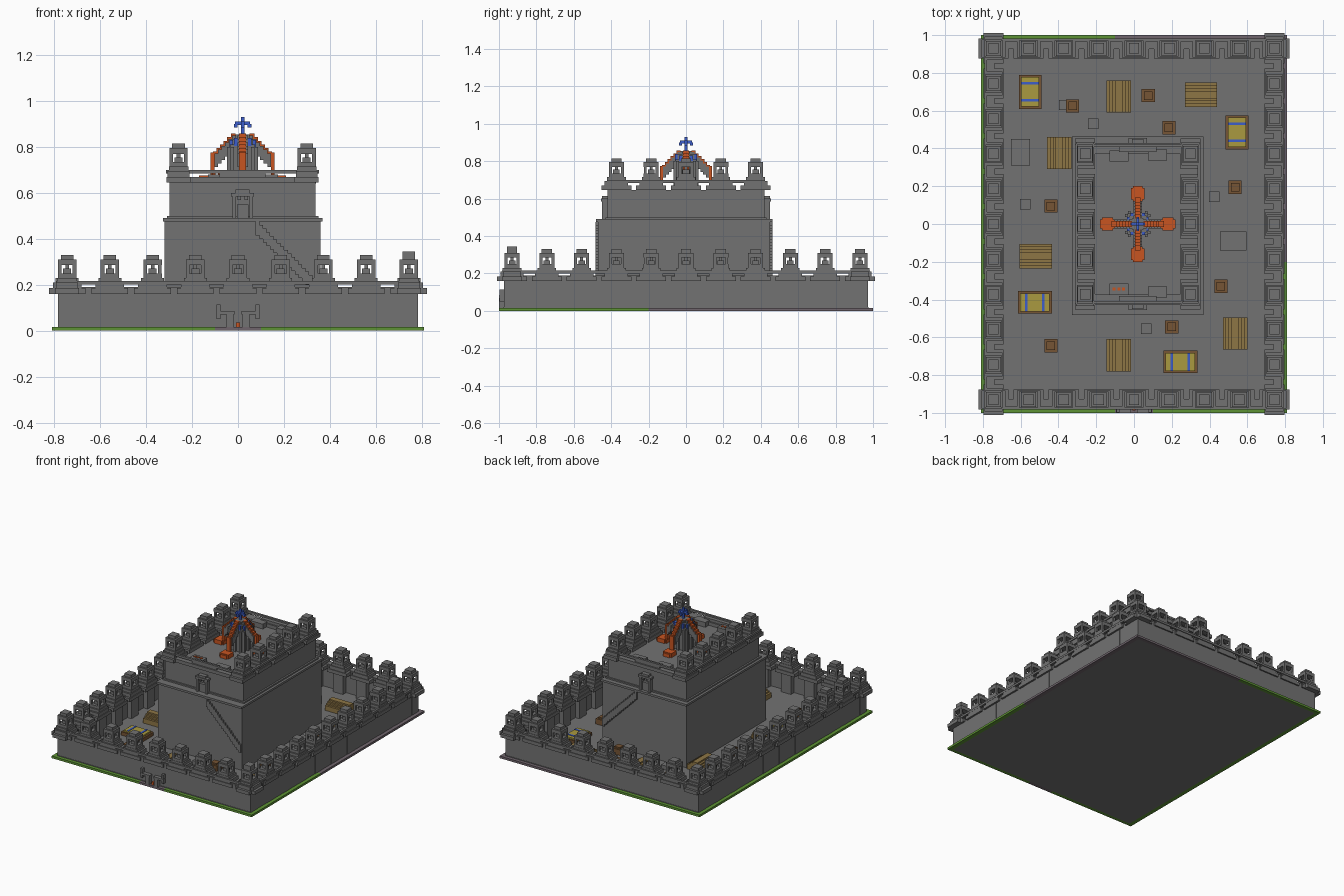
import bpy, bmesh
from mathutils import Matrix, Vector

if "Cube" in bpy.data.objects:
    bpy.data.objects.remove(bpy.data.objects["Cube"], do_unlink=True)


def material(name, *rgb):
    mat = bpy.data.materials.new(name)
    mat.use_nodes = True
    color = (*rgb, 1)
    mat.diffuse_color = color
    node = next(n for n in mat.node_tree.nodes if n.type == "BSDF_PRINCIPLED")
    node.inputs["Base Color"].default_value = color
    return mat


stone = material("stone_grey", .17, .17, .17)
grass = material("grass_green", .11, .29, .035)
dirt = material("path_mauve", .16, .13, .15)
lava = material("lava_orange", .58, .09, .015)
water = material("water_blue", .045, .11, .6)
planks = material("plank_tan", .27, .18, .06)
wheat = material("wheat_yellow", .4, .32, .05)
wood = material("wood_brown", .18, .09, .035)

V = .0155      # block size
PITCH = .186   # distance between turrets
KX, KY = .02, -.01  # middle of the keep


class Part:
    """Collects boxes that together form one object."""

    def __init__(self, name, mat):
        self.name, self.mat, self.bm = name, mat, bmesh.new()

    def span(self, x0, x1, y0, y1, z0, z1):
        mid = Vector((x0 + x1, y0 + y1, z0 + z1)) / 2
        size = Matrix.Diagonal((x1 - x0, y1 - y0, z1 - z0, 1))
        bmesh.ops.create_cube(self.bm, size=1, matrix=Matrix.Translation(mid) @ size)

    def block(self, x, y, w, d, z0, z1):
        self.span(x - w / 2, x + w / 2, y - d / 2, y + d / 2, z0, z1)

    def finish(self):
        mesh = bpy.data.meshes.new(self.name)
        self.bm.to_mesh(mesh)
        self.bm.free()
        mesh.materials.append(self.mat)
        obj = bpy.data.objects.new(self.name, mesh)
        bpy.context.collection.objects.link(obj)


def turret(part, x, y, foot, z, extra=0):
    """Pillar with an open lookout on top; z is the parapet level."""
    part.block(x, y, .08, .08, foot, z + .055)
    for sx in (-1, 1):
        for sy in (-1, 1):
            part.block(x + sx * .032, y + sy * .032, V, V, z + .055, z + .1)
    part.block(x, y, .035, .035, z + .055, z + .075)
    part.block(x, y, V, V, z + .075, z + .1)
    part.block(x, y, .08, .08, z + .09, z + .115)
    part.block(x, y, .055, .055, z + .115, z + .135 + extra)


def corbel(part, x, y, along_x, z):
    """Stepped bracket widening the foot of a turret along its wall."""
    for length, depth, low, high in ((.16, .105, -.035, -.01), (.125, .095, -.01, V),
                                     (.1, .085, V, .035)):
        w, d = (length, depth) if along_x else (depth, length)
        part.block(x, y, w, d, z + low, z + high)


def rails(part, x, y, hx, hy, z):
    """Four thin parapet rails around a rectangle."""
    for s in (-1, 1):
        part.block(x, y + s * hy, 2 * hx + V, V, z, z + V)
        part.block(x + s * hx, y, V, 2 * hy + V, z, z + V)


# Ground: slab, grass edge and bare path edge
ground = Part("courtyard_floor", stone)
ground.block(0, 0, 1.56, 1.95, 0, .02)
ground.finish()
edge = Part("grass_edge", grass)
edge.span(-.81, -.78, -1, 1, 0, V)
edge.span(-.78, -.1, -1, -.975, 0, V)
edge.span(.1, .81, -1, -.975, 0, V)
edge.span(-.78, -.1, .975, 1, 0, V)
edge.span(.78, .81, -.975, -.2, 0, V)
edge.finish()
path = Part("path_edge", dirt)
path.span(-.1, .1, -1, -.975, 0, V)
path.span(-.1, .81, .975, 1, 0, V)
path.span(.78, .81, -.2, .975, 0, V)
path.finish()

# Outer wall with turrets on every side
wall = Part("outer_wall", stone)
for s in (-1, 1):
    wall.block(0, s * .95, 1.565, .045, .01, .19)
    wall.block(s * .76, 0, .045, 1.94, .01, .19)
rails(wall, 0, 0, .785, .975, .2)
wall.finish()
turrets = Part("outer_turrets", stone)
for i in range(-4, 5):
    for j in range(-5, 6):
        on_x, on_y = abs(i) == 4, abs(j) == 5
        if not (on_x or on_y):
            continue
        x, y = i * PITCH, j * PITCH
        turret(turrets, x, y, .01, .195, V if (i, j) == (4, -5) else 0)
        if on_y:
            corbel(turrets, x, y, True, .195)
        if on_x:
            corbel(turrets, x, y, False, .195)
turrets.finish()

# Gate posts in front of the outer wall
gate = Part("gate_posts", stone)
for s in (-1, 1):
    gate.block(s * .035, -.985, .03, .03, .01, .075)
    gate.block(s * .055, -.985, .08, .03, .07, .085)
    gate.block(s * .085, -.985, V, .025, .05, .115)
gate.finish()
ember = Part("gate_ember", lava)
ember.block(0, -.98, V, V, V, .035)
ember.finish()

# Keep: two tiers with ledges
keep = Part("keep_tiers", stone)
keep.block(KX, KY, .68, .92, .01, .475)
keep.block(KX, KY, .695, .945, .475, .49)
keep.block(KX, KY + .01, .635, .84, .49, .645)
keep.block(KX, KY + .01, .66, .86, .49, .5)
keep.finish()
stairs = Part("keep_stairs", stone)
doors = Part("keep_doorways", stone)
for s in (-1, 1):
    face = KY + s * .465
    for i in range(18):
        stairs.block(.085 + i * V, face, V, V, .415 - i * V, .475 - i * V)
    # Arched doorway with a hood
    front = s * .43
    for side in (-1, 1):
        doors.block(KX + side * .037, front, V, .04, .49, .585)
        doors.block(KX + side * .015, front, V, .03, .57, .585)
    doors.block(KX, front, .1, .05, .585, .6)
    doors.block(KX, front, .06, .04, .6, .615)
    doors.block(KX, front, .05, .02, .49, .55)
stairs.finish()
doors.finish()

# Keep parapet and turrets
crown = Part("keep_turrets", stone)
for s in (-1, 1):
    for j in range(-2, 3):
        x, y = KX + s * 1.5 * PITCH, j * PITCH
        turret(crown, x, y, .64, .68)
        corbel(crown, x, y, False, .68)
    crown.block(KX, s * .4, .47, .06, .645, .67)
    crown.block(KX, s * .4, .2, .04, .67, .69)
rails(crown, KX, 0, .325, .415, .685)
for x, y in ((-.08, .36), (.125, .365), (.125, -.36), (-.08, -.345)):
    crown.block(x, y, .1, .06, .64, .68)
crown.finish()
embers = Part("furnace_embers", lava)
for i in (-1, 0, 1):
    embers.block(-.08 + i * .025, -.345, V, V, .68, .685)
embers.finish()

# Shrine on the roof: ribbed core and stepped top
core = Part("shrine_core", stone)
core.block(KX, 0, .11, .11, .64, .81)
for s in (-1, 1):
    for k in (-1, 0, 1):
        core.block(KX + k * .045, s * .06, V, V, .64, .8)
        core.block(KX + s * .06, k * .045, V, V, .64, .8)
core.block(KX, 0, .09, .09, .81, .835)
core.block(KX, 0, .06, .06, .835, .855)

# Four flying buttresses with lava running down to pools
flow = Part("lava_streams", lava)
for dx, dy in ((1, 0), (-1, 0), (0, 1), (0, -1)):
    def rib(part, r0, r1, width, z0, z1):
        r = (r0 + r1) / 2
        part.block(KX + dx * r, dy * r,
                   (r1 - r0) if dx else width, (r1 - r0) if dy else width, z0, z1)

    for i in range(6):
        r, top = .03 + i * V, .85 - i * V
        rib(core, r, r + V, .045, top - .06, top)
        rib(flow, r, r + V, .03, top, top + .008)
        rib(flow, r + V, r + V + .006, .03, top - V, top + .008)
    rib(flow, .123, .14, .03, .65, .775)
    rib(flow, .12, .2, .05, .64, .67)
    rib(flow, .13, .19, .07, .64, .675)
core.finish()
flow.finish()

# Blue finial and blue corner lights
finial = Part("blue_finial", water)
finial.block(KX, 0, V, V, .85, .93)
finial.block(KX, 0, .065, V, .895, .91)
finial.block(KX, 0, V, .065, .895, .91)
for s in (-1, 1):
    finial.block(KX + s * .03, 0, V, V, .885, .9)
    finial.block(KX, s * .03, V, V, .885, .9)
    for t in (-1, 1):
        finial.block(KX + s * .05, t * .03, V, V, .8, .83)
        finial.block(KX + s * .03, t * .05, V, V, .805, .838)
finial.finish()

# Plank sheds with stepped roofs in the courtyard
sheds = Part("plank_sheds", planks)
for x, y, long_x in ((-.08, .675, False), (.355, .685, True), (-.395, .375, False),
                     (-.52, -.17, True), (-.08, -.695, False), (.535, -.58, False)):
    w, d = (.17, .13) if long_x else (.13, .17)
    sheds.block(x, y, w, d, .02, .055)
    for i in (1, 2, 3):
        inset = i * .03
        sheds.block(x, y, w - inset * (not long_x), d - inset * long_x,
                    .055 + (i - 1) * .01, .055 + i * .01)
sheds.finish()

# Crop beds: wooden frame, wheat and water channels
frames = Part("crop_frames", wood)
crops = Part("crop_wheat", wheat)
channels = Part("crop_channels", water)
for x, y, long_x in ((-.55, .7, False), (.545, .485, False),
                     (-.525, -.415, True), (.245, -.73, True)):
    w, d = (.18, .12) if long_x else (.12, .18)
    frames.block(x, y, w, d, .02, .045)
    crops.block(x, y, w - .025, d - .025, .045, .055)
    for s in (-1, 1):
        off = s * .045
        if long_x:
            channels.block(x + off, y, .014, d - .025, .05, .058)
        else:
            channels.block(x, y + off, w - .025, .014, .05, .058)
for part in (frames, crops, channels):
    part.finish()

# Wooden crates and low stone blocks
crates = Part("wooden_crates", wood)
for x, y in ((-.325, .625), (.075, .68), (.185, .51), (.535, .195),
             (-.44, .095), (.46, -.33), (.2, -.545), (-.44, -.645)):
    crates.block(x, y, .07, .07, .02, .06)
    crates.block(x, y, .045, .045, .06, .07)
crates.finish()
slabs = Part("courtyard_blocks", stone)
slabs.block(-.6, .38, .1, .14, .02, .06)
slabs.block(.525, -.09, .14, .1, .02, .06)
for x, y in ((-.215, .53), (-.575, .105), (.425, .145), (.065, -.555), (-.37, .63)):
    slabs.block(x, y, .055, .055, .02, .05)
slabs.finish()
